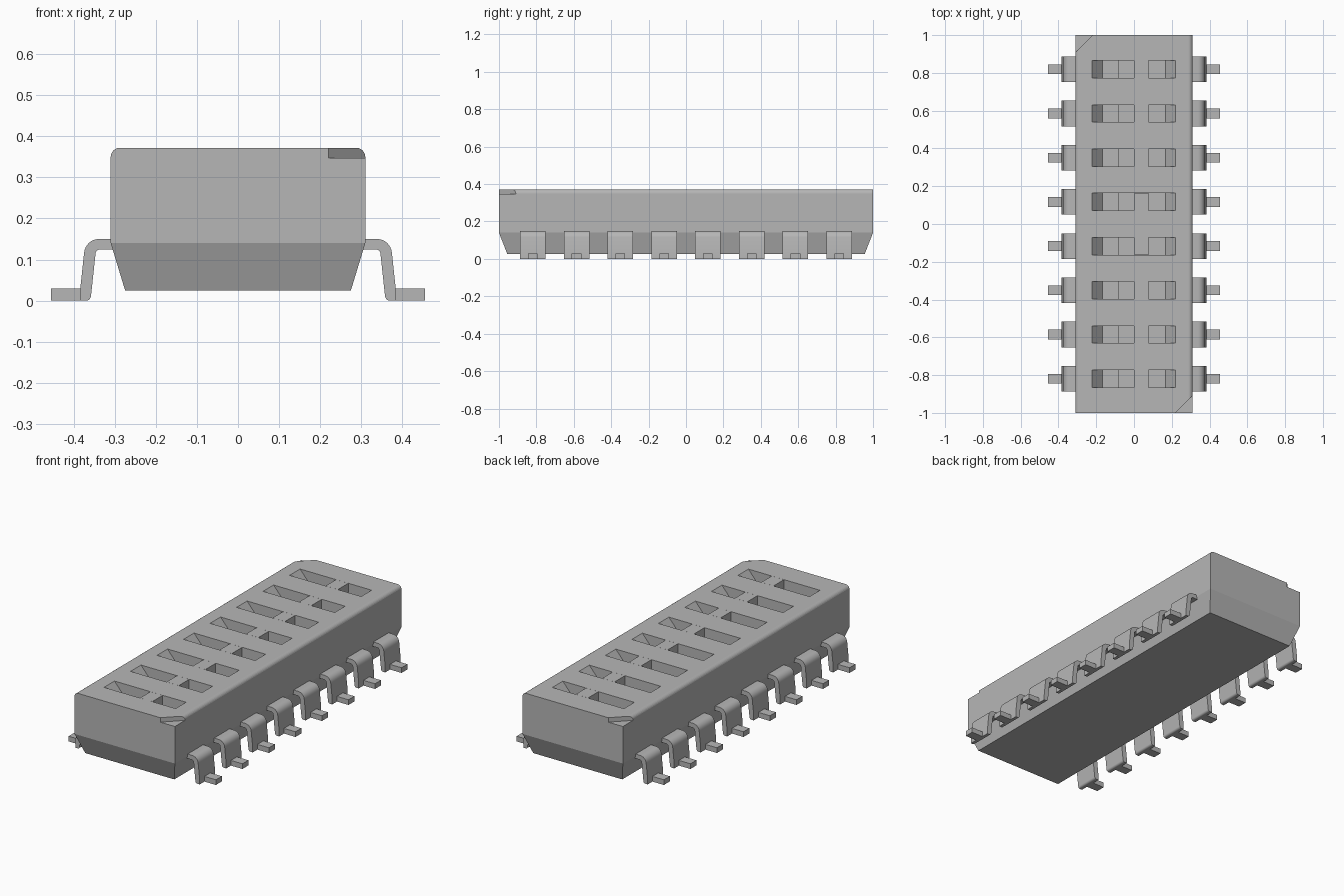
import bpy, bmesh, math
from mathutils import Matrix

if "Cube" in bpy.data.objects:
    bpy.data.objects.remove(bpy.data.objects["Cube"], do_unlink=True)

grey = bpy.data.materials.new("mid_grey")
grey.use_nodes = True
COLOUR = (0.47, 0.47, 0.47, 1)
grey.diffuse_color = COLOUR
grey.node_tree.nodes["Principled BSDF"].inputs["Base Color"].default_value = COLOUR

TOP = 0.372
ROWS = [(i - 3.5) * 0.234 for i in range(8)]


def make_object(name, bm):
    bmesh.ops.recalc_face_normals(bm, faces=bm.faces)
    mesh = bpy.data.meshes.new(name)
    bm.to_mesh(mesh)
    bm.free()
    mesh.materials.append(grey)
    ob = bpy.data.objects.new(name, mesh)
    bpy.context.collection.objects.link(ob)
    return ob


def add_prism(bm, points, vector):
    """Close a polygon of 3D points and extrude it along a vector."""
    face = bm.faces.new([bm.verts.new(p) for p in points])
    ext = bmesh.ops.extrude_face_region(bm, geom=[face])
    verts = [g for g in ext["geom"] if isinstance(g, bmesh.types.BMVert)]
    bmesh.ops.translate(bm, verts=verts, vec=vector)


def add_box(bm, lo, hi):
    add_prism(bm, [(lo[0], lo[1], lo[2]), (hi[0], lo[1], lo[2]),
                   (hi[0], hi[1], lo[2]), (lo[0], hi[1], lo[2])], (0, 0, hi[2] - lo[2]))


def arc(cx, cz, r, a0, a1, n=8):
    return [(cx + r * math.cos(math.radians(a0 + (a1 - a0) * i / n)),
             cz + r * math.sin(math.radians(a0 + (a1 - a0) * i / n))) for i in range(n + 1)]


def activate(ob):
    bpy.ops.object.select_all(action='DESELECT')
    ob.select_set(True)
    bpy.context.view_layer.objects.active = ob


# Housing: box with a tapered base and rounded long top edges
bm = bmesh.new()
add_box(bm, (-0.31, -1, 0.14), (0.31, 1, TOP))
bm.normal_update()
bottom = min(bm.faces, key=lambda f: f.calc_center_median().z)
ext = bmesh.ops.extrude_discrete_faces(bm, faces=[bottom])
bmesh.ops.remove_doubles(bm, verts=[], dist=0)
base = ext["faces"][0]
for v in base.verts:
    v.co = (math.copysign(0.275, v.co.x), math.copysign(0.955, v.co.y), 0.025)
bmesh.ops.recalc_face_normals(bm, faces=bm.faces)
edges = [e for e in bm.edges if all(v.co.z > 0.3 for v in e.verts)
         and abs(e.verts[0].co.x - e.verts[1].co.x) < 0.01]
bmesh.ops.bevel(bm, geom=edges, offset=0.022, segments=6, profile=0.5, affect='EDGES')
housing = make_object("housing", bm)

# Cutter: eight ramped slots with a deeper middle, and two corner notches
bm = bmesh.new()
slot = [(-0.222, 0.42), (-0.222, TOP), (-0.168, 0.31), (-0.08, 0.31), (-0.08, 0.27),
        (0.078, 0.27), (0.078, 0.31), (0.166, 0.31), (0.22, TOP), (0.22, 0.42)]
for y in ROWS:
    add_prism(bm, [(x, y - 0.046, z) for x, z in slot], (0, 0.092, 0))
for s in (1, -1):
    add_prism(bm, [(s * x, s * y, 0.347) for x, y in
                   ((0.21, -1.01), (0.33, -1.01), (0.33, -0.89))], (0, 0, 0.07))
cutter = make_object("slot_cutter", bm)
cutter.hide_render = True

activate(housing)
mod = housing.modifiers.new("slots", 'BOOLEAN')
mod.operation = 'DIFFERENCE'
mod.solver = 'EXACT'
mod.object = cutter
bpy.ops.object.modifier_apply(modifier=mod.name)
bpy.data.objects.remove(cutter, do_unlink=True)

# Slider knobs, flush with the top
bm = bmesh.new()
for y in ROWS:
    add_box(bm, (0.0, y - 0.0455, 0.265), (0.076, y + 0.0455, TOP))
make_object("slider_knobs", bm)

# Pins: wide bent strip with a narrow foot, down both sides
strip = ([(0.28, 0.15)] + arc(0.338, 0.113, 0.037, 90, 5)
         + [(0.384, 0.03), (0.384, 0.0)]
         + arc(0.370, 0.012, 0.012, 270, 185, 5)
         + arc(0.335, 0.113, 0.012, 5, 90, 6) + [(0.28, 0.125)])
for side, s in (("left", 1), ("right", -1)):
    bm = bmesh.new()
    for y in ROWS:
        add_prism(bm, [(s * x, y - 0.068, z) for x, z in strip], (0, 0.136, 0))
        add_box(bm, (min(s * 0.378, s * 0.455), y - 0.026, 0.0),
                (max(s * 0.378, s * 0.455), y + 0.026, 0.029))
    pins = make_object(side + "_pins", bm)
    activate(pins)
    bpy.ops.object.shade_smooth_by_angle(angle=math.radians(30))
